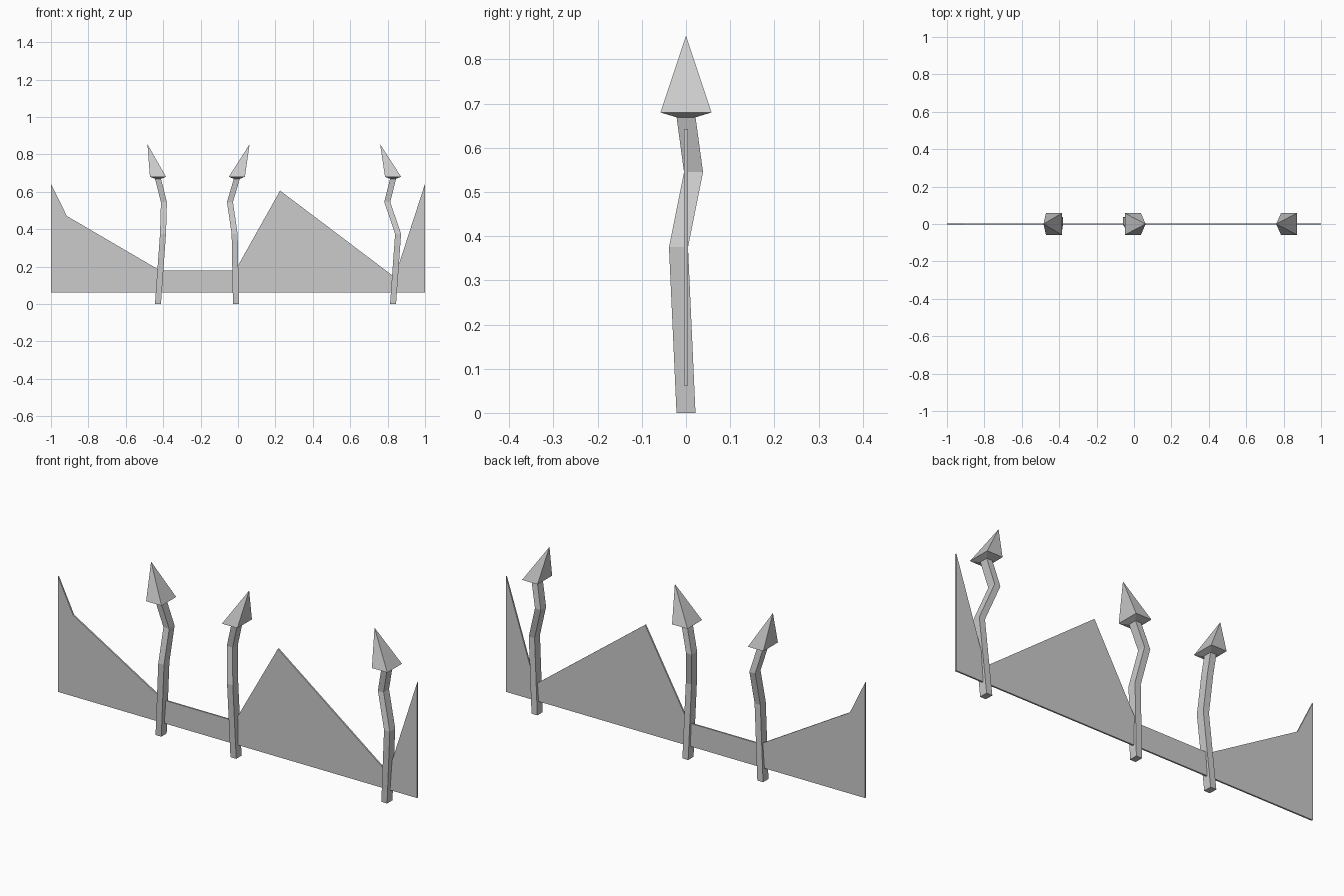
import bpy, bmesh

if "Cube" in bpy.data.objects:
    bpy.data.objects.remove(bpy.data.objects["Cube"])

def finish(bm, name):
    bmesh.ops.recalc_face_normals(bm, faces=bm.faces)
    me = bpy.data.meshes.new(name)
    bm.to_mesh(me)
    bm.free()
    ob = bpy.data.objects.new(name, me)
    bpy.context.collection.objects.link(ob)
    return ob

def loft(name, rings, tip=None):
    """Rectangular rings (cx, cy, z, half_x, half_y), closed by a cap or a tip."""
    bm = bmesh.new()
    loops = [[bm.verts.new((cx + sx * hx, cy + sy * hy, z))
              for sx, sy in ((-1, -1), (1, -1), (1, 1), (-1, 1))]
             for cx, cy, z, hx, hy in rings]
    for a, b in zip(loops, loops[1:]):
        for i in range(4):
            j = (i + 1) % 4
            bm.faces.new((a[i], a[j], b[j], b[i]))
    bm.faces.new(loops[0])
    if tip:
        t = bm.verts.new(tip)
        for i in range(4):
            bm.faces.new((loops[-1][i], loops[-1][(i + 1) % 4], t))
    else:
        bm.faces.new(loops[-1])
    return finish(bm, name)

# Torn sheet stretched between the posts
T = 0.004
outline = [(-1, 0.062), (1, 0.062), (1, 0.643), (0.838, 0.143), (0.225, 0.606),
           (-0.015, 0.178), (-0.415, 0.178), (-0.915, 0.47), (-1, 0.643)]
bm = bmesh.new()
face = bm.faces.new([bm.verts.new((x, -T, z)) for x, z in outline])
ext = bmesh.ops.extrude_face_region(bm, geom=[face], use_keep_orig=True)
bmesh.ops.translate(bm, vec=(0, 2 * T, 0),
                    verts=[v for v in ext["geom"] if isinstance(v, bmesh.types.BMVert)])
finish(bm, "sheet")

# Crooked posts with pointed heads: x centre at each bend, head centre, tip x
heights = (0, 0.375, 0.545, 0.67)
sway_y = (0, -0.017, 0.017, 0)
posts = {
    "left": ((-0.428, -0.401, -0.396, -0.428), -0.428, -0.484),
    "middle": ((-0.011, -0.018, -0.043, -0.006), -0.006, 0.062),
    "right": ((0.829, 0.856, 0.798, 0.829), 0.829, 0.76),
}
for side, (xs, head_x, tip_x) in posts.items():
    loft(side + "_post", [(x, y, z, 0.016, 0.0215)
                          for x, y, z in zip(xs, sway_y, heights)])
    loft(side + "_spike", [(head_x, 0, 0.669, 0.016, 0.0215),
                           (head_x, 0, 0.68, 0.043, 0.058)],
         tip=(tip_x, 0, 0.854))
